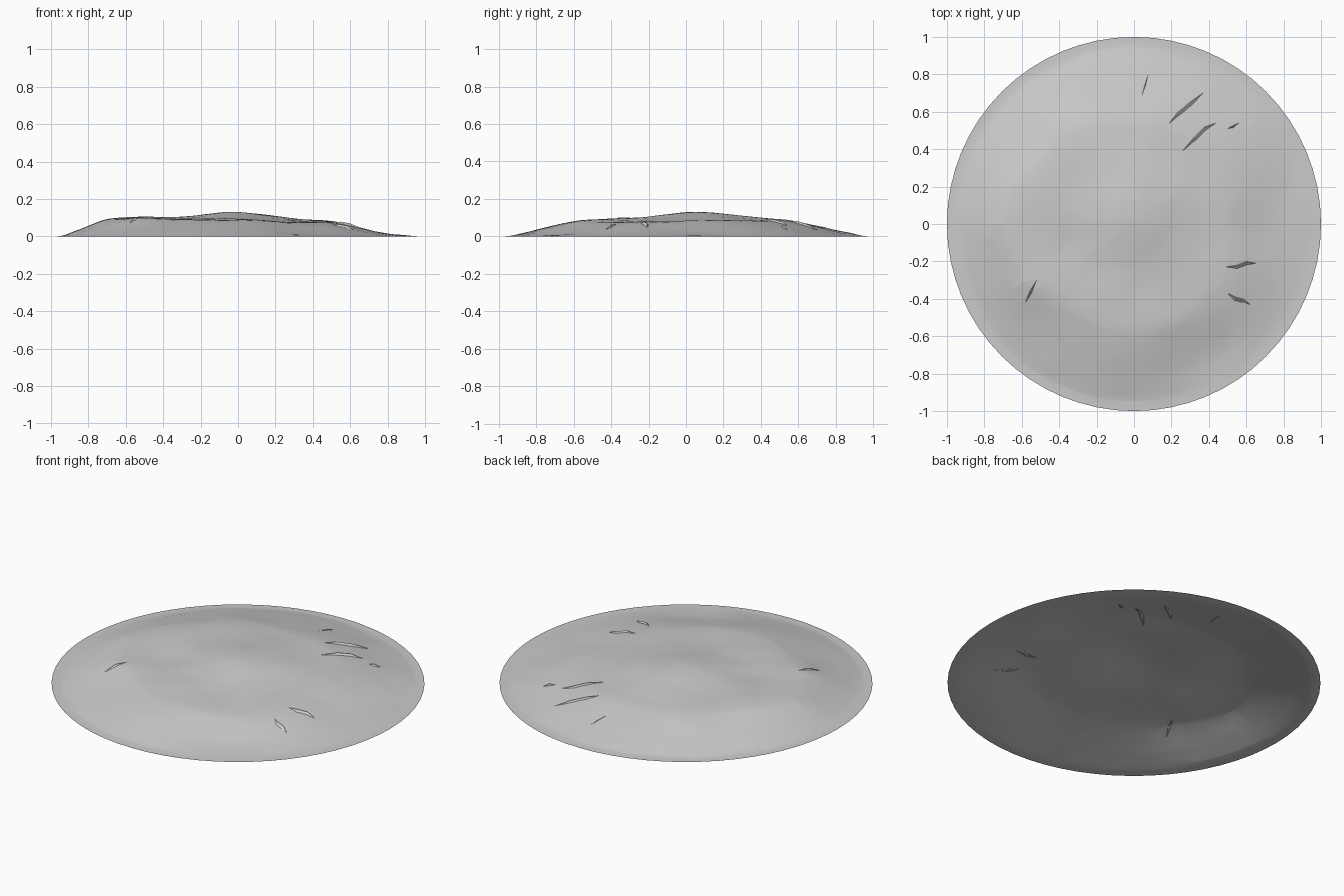
import bpy, bmesh, math
from mathutils import Vector, noise

cube = bpy.data.objects.get("Cube")
if cube:
    bpy.data.objects.remove(cube)

stone = bpy.data.materials.new("pale grey stone")
stone.use_nodes = True
stone.diffuse_color = (0.6, 0.6, 0.6, 1)
stone.node_tree.nodes["Principled BSDF"].inputs["Base Color"].default_value = (0.6, 0.6, 0.6, 1)

# Slope by compass angle: angle, plateau radius, foot radius, shoulder height
SLOPES = [(0, .52, .84, .082), (45, .56, 1, .085), (90, .54, 1, .092),
          (135, .6, 1, .095), (180, .7, .98, .1), (205, .66, .95, .1),
          (235, .58, 1, .088), (270, .58, 1, .088), (300, .56, .86, .082),
          (330, .55, .95, .08), (360, .52, .84, .082)]

# Broad swells and hollows: x, y, radius, height
SWELLS = [(-.02, .08, .22, .03), (-.5, .2, .18, .006), (-.35, -.12, .14, -.01),
          (.3, -.36, .12, -.006), (.15, .25, .15, .005), (-.1, -.4, .15, .004)]


def smooth(t):
    t = min(max(t, 0), 1)
    return t * t * (3 - 2 * t)


def height(x, y):
    r = math.hypot(x, y)
    angle = math.degrees(math.atan2(y, x)) % 360
    for a, b in zip(SLOPES, SLOPES[1:]):
        if angle <= b[0]:
            t = smooth((angle - a[0]) / (b[0] - a[0]))
            top, foot, shoulder = (p + (q - p) * t for p, q in zip(a[1:], b[1:]))
            break
    crown = .102 + (shoulder - .102) * smooth(r / top)
    fall = min(max((1 - r) / (1 - top), 0), 1)
    steep = smooth((foot + .02 - r) / (foot + .02 - top + .08))
    z = crown * (.3 * fall + .7 * steep)
    for sx, sy, size, rise in SWELLS:
        z += rise * math.exp(-((x - sx) ** 2 + (y - sy) ** 2) / size ** 2)
    rough = noise.noise(Vector((x * 4, y * 4, 2))) + .4 * noise.noise(Vector((x * 10, y * 10, 5)))
    return max(0, z + .005 * rough) * smooth((1 - r) * 8)


def add_object(name, bm):
    mesh = bpy.data.meshes.new(name)
    bm.to_mesh(mesh)
    bm.free()
    obj = bpy.data.objects.new(name, mesh)
    bpy.context.collection.objects.link(obj)
    mesh.materials.append(stone)
    return obj


# Open mound, thinned into irregular facets
SIDES, RINGS = 64, 40
bm = bmesh.new()
centre = bm.verts.new((0, 0, height(0, 0)))
previous = None
for i in range(1, RINGS + 1):
    r = i / RINGS
    ring = []
    for j in range(SIDES):
        a = math.tau * j / SIDES
        x, y = r * math.cos(a), r * math.sin(a)
        ring.append(bm.verts.new((x, y, height(x, y))))
    for j in range(SIDES):
        k = (j + 1) % SIDES
        if previous:
            bm.faces.new((previous[j], ring[j], ring[k], previous[k]))
        else:
            bm.faces.new((centre, ring[j], ring[k]))
    previous = ring
mound = add_object("mound", bm)
thin = mound.modifiers.new("facets", "DECIMATE")
thin.ratio = 0.45
mound.data.shade_smooth()
bpy.context.view_layer.objects.active = mound
mound.select_set(True)
bpy.ops.object.shade_smooth_by_angle(angle=math.radians(4))


# Small creases lying on the mound
def fold(name, points, width=.011, rise=.01):
    path = [Vector(p) for p in points]
    bm = bmesh.new()
    last = None
    for i, p in enumerate(path):
        along = (path[min(i + 1, len(path) - 1)] - path[max(i - 1, 0)]).normalized()
        side = Vector((-along.y, along.x)) * width
        end = i in (0, len(path) - 1)
        row = []
        for s, lift in ((-1, -.002), (.4, 0 if end else rise), (1, -.002)):
            q = p + side * (s * (.2 if end else 1))
            row.append(bm.verts.new((q.x, q.y, height(q.x, q.y) + lift)))
        if last:
            for k in range(2):
                bm.faces.new((last[k], row[k], row[k + 1], last[k + 1]))
        last = row
    bmesh.ops.recalc_face_normals(bm, faces=bm.faces)
    if sum(f.normal.z for f in bm.faces) < 0:
        bmesh.ops.reverse_faces(bm, faces=bm.faces)
    add_object(name, bm)


fold("back_crease_outer", [(.19, .54), (.24, .59), (.3, .64), (.37, .7)])
fold("back_crease_inner", [(.26, .39), (.33, .46), (.38, .51), (.44, .54)])
fold("back_crease_short", [(.5, .51), (.53, .52), (.56, .54)], .007)
fold("back_crease_thin", [(.04, .68), (.06, .74), (.075, .8)], .004, .003)
fold("left_crease", [(.49, -.23), (.55, -.23), (.6, -.21), (.65, -.21)])
fold("front_left_crease", [(.5, -.37), (.54, -.4), (.58, -.41), (.62, -.43)])
fold("front_right_crease", [(-.58, -.42), (-.55, -.36), (-.52, -.3)], .008)
